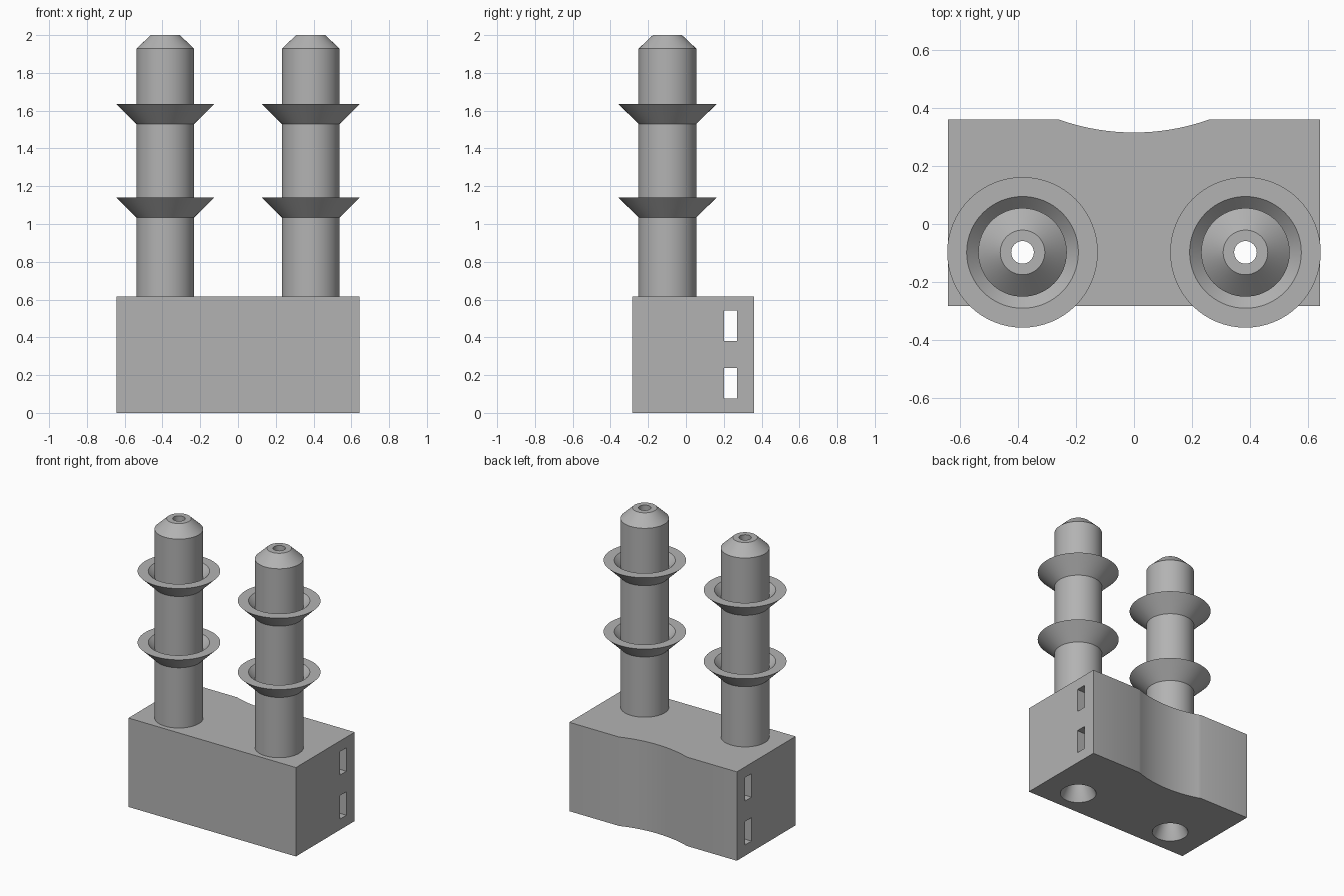
import bpy, bmesh, math

if "Cube" in bpy.data.objects:
    bpy.data.objects.remove(bpy.data.objects["Cube"], do_unlink=True)

grey = bpy.data.materials.new("plain grey")
grey.use_nodes = True
GREY = (0.45, 0.45, 0.45, 1)
grey.diffuse_color = GREY
grey.node_tree.nodes["Principled BSDF"].inputs["Base Color"].default_value = GREY

PEG_X, PEG_Y = 0.385, -0.098
HALF_X, FRONT, BACK, BLOCK_TOP = 0.643, -0.283, 0.361, 0.617
BORE, PEG_R = 0.039, 0.153


def finish(name, bm):
    bmesh.ops.recalc_face_normals(bm, faces=bm.faces)
    mesh = bpy.data.meshes.new(name)
    bm.to_mesh(mesh)
    bm.free()
    mesh.materials.append(grey)
    obj = bpy.data.objects.new(name, mesh)
    bpy.context.collection.objects.link(obj)
    return obj


def lathe(name, profile, x, y, steps=64):
    """Spin a closed (radius, z) profile about a vertical axis."""
    bm = bmesh.new()
    verts = [bm.verts.new((r, 0, z)) for r, z in profile]
    edges = [bm.edges.new((verts[i - 1], verts[i])) for i in range(len(verts))]
    bmesh.ops.spin(bm, geom=verts + edges, cent=(0, 0, 0), axis=(0, 0, 1),
                   angle=math.tau, steps=steps)
    bmesh.ops.remove_doubles(bm, verts=bm.verts, dist=1e-5)
    bmesh.ops.translate(bm, verts=bm.verts, vec=(x, y, 0))
    return finish(name, bm)


def box(name, lo, hi):
    bm = bmesh.new()
    bmesh.ops.create_cube(bm, size=1)
    for v in bm.verts:
        v.co = [(a + b) / 2 + c * (b - a) for a, b, c in zip(lo, hi, v.co)]
    return finish(name, bm)


def select(obj):
    bpy.ops.object.select_all(action="DESELECT")
    obj.select_set(True)
    bpy.context.view_layer.objects.active = obj


def cut(obj, cutter):
    mod = obj.modifiers.new("cut", "BOOLEAN")
    mod.operation, mod.solver, mod.object = "DIFFERENCE", "EXACT", cutter
    select(obj)
    bpy.ops.object.modifier_apply(modifier=mod.name)
    bpy.data.objects.remove(cutter, do_unlink=True)


# Base block: outline with a shallow concave arc along the back
half, dip = 0.26, 0.045
radius = (half ** 2 + dip ** 2) / (2 * dip)
sweep = math.asin(half / radius)
outline = [(-HALF_X, FRONT), (HALF_X, FRONT), (HALF_X, BACK)]
for i in range(25):
    a = sweep * (1 - i / 12)
    outline.append((radius * math.sin(a),
                    BACK - dip + radius * (1 - math.cos(a))))
outline.append((-HALF_X, BACK))
bm = bmesh.new()
face = bm.faces.new([bm.verts.new((x, y, 0)) for x, y in outline])
top = bmesh.ops.extrude_face_region(bm, geom=[face])["geom"]
bmesh.ops.translate(bm, vec=(0, 0, BLOCK_TOP),
                    verts=[g for g in top if isinstance(g, bmesh.types.BMVert)])
block = finish("base_block", bm)

# Two strap slots running right through the block
for z in (0.075, 0.38):
    cut(block, box("slot_cutter", (-1, 0.2, z), (1, 0.27, z + 0.163)))

# Pegs with flared collars, and their funnel-ended bores through the block
collars = []
for z in (1.035, 1.53):
    collars += [(PEG_R, z), (0.26, z + 0.105), (0.193, z + 0.105), (PEG_R, z + 0.065)]
peg_profile = ([(BORE, BLOCK_TOP), (PEG_R, BLOCK_TOP)] + collars
               + [(PEG_R, 1.928), (0.077, 2.0), (BORE, 2.0)])
bore_profile = [(0, -0.05), (0.115, -0.05), (0.115, 0), (BORE, 0.16), (BORE, 0.7), (0, 0.7)]

parts = [block]
for side, x in (("right", -PEG_X), ("left", PEG_X)):
    cut(block, lathe("bore_cutter", bore_profile, x, PEG_Y))
    parts.append(lathe(side + "_peg", peg_profile, x, PEG_Y))

for obj in parts:
    select(obj)
    bpy.ops.object.shade_smooth_by_angle(angle=math.radians(30))
